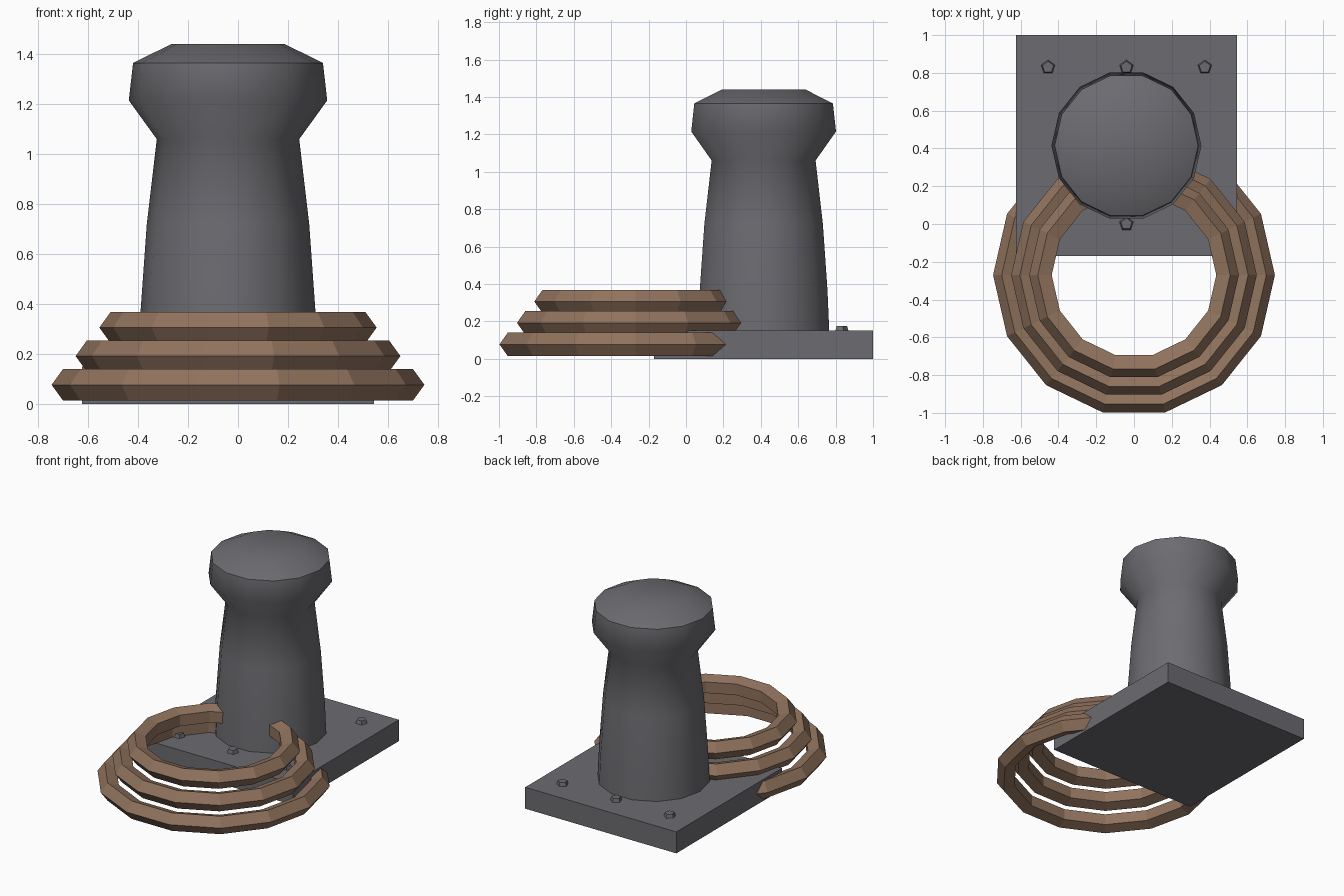
import bpy, math

if "Cube" in bpy.data.objects:
    bpy.data.objects.remove(bpy.data.objects["Cube"])


def material(name, rgb):
    m = bpy.data.materials.new(name)
    m.diffuse_color = (*rgb, 1)
    m.use_nodes = True
    m.node_tree.nodes["Principled BSDF"].inputs["Base Color"].default_value = m.diffuse_color
    return m


IRON = material("iron", (0.15, 0.15, 0.165))
ROPE = material("rope", (0.28, 0.17, 0.11))
CX, CY = -0.04, 0.415      # bollard and plate centre
PLATE_TOP = 0.15


def finish(name, mat):
    ob = bpy.context.object
    ob.name = name
    ob.data.materials.append(mat)
    return ob


# Square base plate
bpy.ops.mesh.primitive_cube_add(size=1, location=(CX, CY, PLATE_TOP / 2))
plate = finish("base_plate", IRON)
plate.scale = (1.17, 1.17, PLATE_TOP)

# Bollard post: lathed profile of (radius, height)
SIDES = 14
profile = [(0.36, 0.145), (0.35, 0.37), (0.325, 0.72), (0.285, 1.06),
           (0.397, 1.215), (0.38, 1.365), (0.228, 1.44)]
verts = [(r * math.cos(math.tau * i / SIDES), r * math.sin(math.tau * i / SIDES), z)
         for r, z in profile for i in range(SIDES)]
faces = []
for k in range(len(profile) - 1):
    for i in range(SIDES):
        j = (i + 1) % SIDES
        a, b = k * SIDES, (k + 1) * SIDES
        faces.append((a + i, a + j, b + j, b + i))
top = (len(profile) - 1) * SIDES
faces.append(tuple(range(top, top + SIDES)))
faces.append(tuple(reversed(range(SIDES))))
mesh = bpy.data.meshes.new("bollard_post")
mesh.from_pydata(verts, [], faces)
post = bpy.data.objects.new("bollard_post", mesh)
post.location = (CX, CY, 0)
bpy.context.collection.objects.link(post)
bpy.ops.object.select_all(action='DESELECT')
post.select_set(True)
bpy.context.view_layer.objects.active = post
finish("bollard_post", IRON)
bpy.ops.object.shade_smooth_by_angle(angle=math.radians(48))

# Five-sided bolt heads, front and back rows
for row, y in (("front", CY - 0.415), ("back", CY + 0.415)):
    for n, dx in enumerate((-0.415, 0, 0.415)):
        bpy.ops.mesh.primitive_cone_add(vertices=5, radius1=0.04, radius2=0.031,
                                        depth=0.03, location=(CX + dx, y, PLATE_TOP + 0.01))
        bolt = finish(f"bolt_{row}_{n + 1}", IRON)
        bolt.rotation_euler.z = math.radians(-90 + 90)

# Three stacked rope coils, shrinking upward
for n, (radius, z) in enumerate(((0.68, 0.077), (0.584, 0.192), (0.489, 0.306))):
    bpy.ops.mesh.primitive_torus_add(major_segments=14, minor_segments=5,
                                     major_radius=radius, minor_radius=0.066,
                                     location=(0, -0.27, z))
    finish(f"rope_coil_{n + 1}", ROPE)
    bpy.ops.object.shade_flat()
